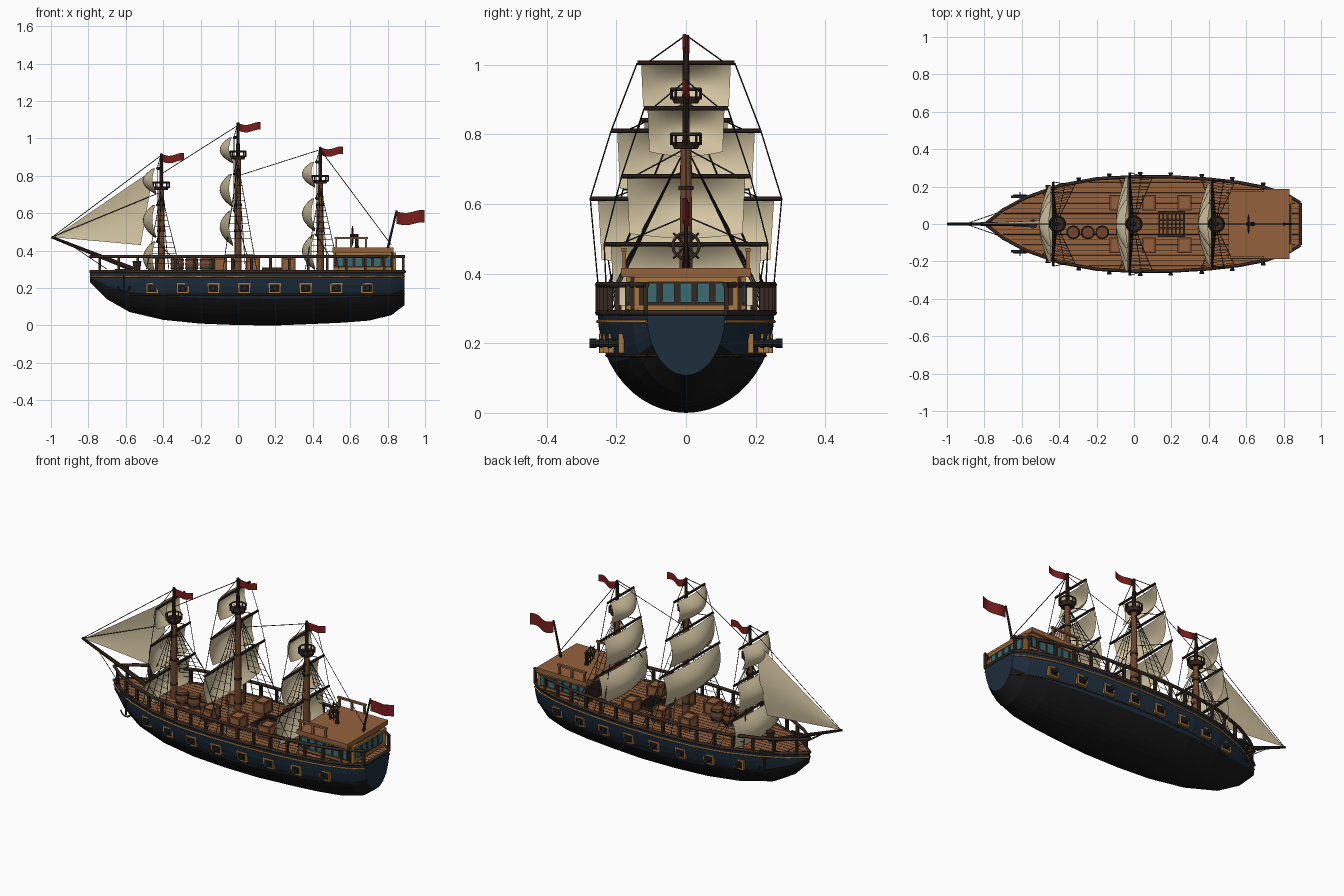
import bpy, bmesh, math
from mathutils import Vector, Matrix

if "Cube" in bpy.data.objects:
    bpy.data.objects.remove(bpy.data.objects["Cube"])

COL = dict(navy=(.012, .026, .045), black=(.008, .008, .009), deck=(.30, .12, .045), dark=(.035, .02, .014),
           wood=(.16, .06, .025), gold=(.38, .18, .045), glass=(.04, .15, .17), sail=(.66, .56, .36),
           red=(.2, .012, .012), rope=(.02, .017, .015), iron=(.015, .02, .022))
MATS = {}
for k, c in COL.items():
    MATS[k] = bpy.data.materials.new(k)
    MATS[k].diffuse_color = (*c, 1)


def finish(bm, name, *cols, smooth=False):
    me = bpy.data.meshes.new(name)
    bm.to_mesh(me)
    bm.free()
    for c in cols:
        me.materials.append(MATS[c])
    for p in me.polygons:
        p.use_smooth = smooth
    ob = bpy.data.objects.new(name, me)
    bpy.context.collection.objects.link(ob)
    return ob


def box(bm, c, s):
    bmesh.ops.create_cube(bm, size=1, matrix=Matrix.Translation(c) @ Matrix.Diagonal((*s, 1)))


def rod(bm, a, b, r1, r2=None, n=10):
    a, b = Vector(a), Vector(b)
    m = Matrix.Translation((a + b) / 2) @ (b - a).to_track_quat('Z', 'Y').to_matrix().to_4x4()
    bmesh.ops.create_cone(bm, cap_ends=True, segments=n, radius1=r1, radius2=r1 if r2 is None else r2,
                          depth=(b - a).length, matrix=m)


def tubes(name, col, r, paths, res=0):
    cu = bpy.data.curves.new(name, 'CURVE')
    cu.dimensions, cu.bevel_depth, cu.bevel_resolution, cu.use_fill_caps = '3D', r, res, True
    for pts in paths:
        s = cu.splines.new('POLY')
        s.points.add(len(pts) - 1)
        for p, q in zip(s.points, pts):
            p.co = (*q, 1)
    cu.materials.append(MATS[col])
    bpy.context.collection.objects.link(bpy.data.objects.new(name, cu))


def ring(c, r, axis, n=16):
    out = []
    for i in range(n + 1):
        a, b = r * math.cos(i * math.tau / n), r * math.sin(i * math.tau / n)
        out.append((c[0], c[1] + a, c[2] + b) if axis == 'x' else (c[0] + a, c[1] + b, c[2]))
    return out


# Hull stations: x, half width, keel z
ST = [(-.79, .004, .23), (-.7, .075, .14), (-.58, .14, .072), (-.4, .205, .03), (-.2, .242, .01), (0, .253, .002),
      (.2, .252, 0), (.4, .24, .008), (.56, .222, .015), (.7, .195, .026), (.82, .155, .055), (.89, .112, .108)]
TOP = .285


def hull(x):
    for a, b in zip(ST, ST[1:]):
        if x <= b[0] + 1e-6:
            t = (x - a[0]) / (b[0] - a[0])
            return a[1] + t * (b[1] - a[1]), a[2] + t * (b[2] - a[2])


def side(x, z):
    w, k = hull(x)
    return w * math.sqrt(max(0, 1 - ((TOP - z) / (TOP - k)) ** 2))


# Hull shell with elliptical sections, dark bottom, transom and deck
bm = bmesh.new()
N = 24
rows = [[bm.verts.new((x, -w * math.cos(math.pi * i / N), TOP - (TOP - k) * math.sin(math.pi * i / N)))
         for i in range(N + 1)] for x, w, k in ST]
for a, b in zip(rows, rows[1:]):
    for i in range(N):
        f = bm.faces.new((a[i], b[i], b[i + 1], a[i + 1]))
        f.material_index = 0 if i < 4 or i >= N - 4 else 1
bm.faces.new(rows[-1])
bm.faces.new(rows[0])
bmesh.ops.recalc_face_normals(bm, faces=bm.faces)
finish(bm, "hull", 'navy', 'black')
bm = bmesh.new()
pts = [(x, -w) for x, w, k in ST] + [(x, w) for x, w, k in reversed(ST)]
bm.faces.new([bm.verts.new((x, y, .29)) for x, y in pts])
finish(bm, "deck", 'deck')
seams = []
for i in range(-8, 9):
    y = i * .028
    xs = [-.78 + .02 * j for j in range(84) if hull(-.78 + .02 * j)[0] > abs(y) + .01]
    seams.append([(xs[0], y, .29), (xs[-1], y, .29)])
tubes("deck_seams", 'dark', .0015, seams)

# Rails, gunwale and gold trim following the hull line
X = [s[0] for s in ST]
tubes("gunwale", 'dark', .009, [[(x, s * hull(x)[0], .288) for x in X] for s in (-1, 1)]
      + [[(.89, -.112, .288), (.89, .112, .288)]], 1)
tubes("gold_trim", 'gold', .005, [[(x, s * (side(x, .262) + .001), .262) for x in X] for s in (-1, 1)], 1)
tubes("wale", 'dark', .004, [[(x, s * side(x, .165), .165) for x in X[2:]] for s in (-1, 1)])
tubes("top_rail", 'dark', .009, [[(x, s * hull(x)[0], .368) for x in X] for s in (-1, 1)], 1)
bm = bmesh.new()
for s in (-1, 1):
    for i in range(17):
        x = -.74 + i * .1015
        box(bm, (x, s * hull(x)[0], .33), (.014, .014, .08))
finish(bm, "rail_posts", 'dark')

# Gun ports and cannons
fr, lid, gun = bmesh.new(), bmesh.new(), bmesh.new()
for i in range(8):
    x = -.46 + i * .1643
    for s in (-1, 1):
        y = s * side(x, .2)
        box(lid, (x, y, .2), (.05, .008, .04))
        for d in (-1, 1):
            box(fr, (x + d * .029, y, .2), (.008, .016, .056))
            box(fr, (x, y, .2 + d * .024), (.066, .016, .008))
        rod(gun, (x, y - s * .03, .2), (x, y + s * .032, .2), .012, .01)
        rod(gun, (x, y + s * .026, .2), (x, y + s * .036, .2), .013)
finish(fr, "gun_port_frames", 'gold')
finish(lid, "gun_port_openings", 'black')
finish(gun, "cannons", 'iron')

# Masts, yards, sails, crow's nests, pennants and rigging
masts = [(-.41, .92, (.13, .18, .225)), (0, 1.085, (.14, .215, .275)), (.44, .955, (.12, .185, .235))]
low, up, yard, nest = (bmesh.new() for _ in range(4))
sail, flag = bmesh.new(), bmesh.new()
ropes, ratlines, nest_rings = [], [], []


def grid(bm, nu, nv, fn):
    v = [[bm.verts.new(fn(i / nu, j / nv)) for i in range(nu + 1)] for j in range(nv + 1)]
    for j in range(nv):
        for i in range(nu):
            bm.faces.new((v[j][i], v[j][i + 1], v[j + 1][i + 1], v[j + 1][i]))


def pennant(x, z, length, h):
    grid(flag, 10, 2, lambda u, v: (x + u * length, .011 * math.sin(u * 6.3), z - v * h - .008 * math.sin(u * 5)))


for mx, mz, halves in masts:
    nz = mz - .185
    rod(low, (mx, 0, .28), (mx, 0, nz), .02, .015, 12)
    rod(up, (mx, 0, nz), (mx, 0, mz), .011, .008)
    for z in (.36, .5, .64):
        rod(up, (mx, 0, z), (mx, 0, z + .012), .021, n=12)
    rod(nest, (mx, 0, nz - .012), (mx, 0, nz + .008), .034, .044, 14)
    nest_rings.append(ring((mx, 0, nz + .03), .042, 'z'))
    for i in range(8):
        a = i * math.tau / 8
        p = (mx + .042 * math.cos(a), .042 * math.sin(a))
        rod(nest, (*p, nz), (*p, nz + .03), .004, n=4)
    pennant(mx + .006, mz - .005, .115, .04)
    for k, hw in enumerate(halves):
        z, h, yx = mz - .08 - k * .195, (.125, .165, .175)[k], mx - .022
        rod(yard, (yx, -hw, z), (yx, hw, z), .0065, n=8)
        rod(yard, (yx, 0, z), (mx, 0, z), .008, n=8)
        grid(sail, 12, 10, lambda u, v: (
            yx - .004 - .072 * (.3 + .7 * math.sin(math.pi * u)) * math.sin(math.pi * (.06 + .94 * v)) ** .8 if v < 1
            else yx - .006, (2 * u - 1) * hw * (.92 - .04 * v), z - h * v - .014 * v * math.sin(math.pi * u)))
        for s in (-1, 1):
            if k < 2:
                ropes.append([(yx, s * hw, z), (yx, s * halves[k + 1], z - .195)])
            else:
                ropes.append([(yx, s * hw, z), (mx + .05, s * hull(mx + .05)[0], .37)])
            ropes.append([(yx, s * hw * .8, z), (mx, 0, z + .08)])
    for s in (-1, 1):
        feet = [Vector((mx + d, s * hull(mx + d)[0], .30)) for d in (-.08, -.02, .04, .1)]
        head = Vector((mx, s * .012, nz - .03))
        ropes += [[f, head] for f in feet]
        for i in range(1, 12):
            ratlines.append([f.lerp(head, i / 14) for f in feet])
finish(low, "lower_masts", 'wood', smooth=False)
finish(up, "upper_masts_and_bands", 'dark')
finish(yard, "yards", 'dark')
finish(nest, "crows_nests", 'dark')
tubes("crows_nest_rings", 'dark', .005, nest_rings)
finish(sail, "square_sails", 'sail', smooth=True)

# Bowsprit, jib and stays
bm = bmesh.new()
rod(bm, (-.56, 0, .30), (-.997, 0, .473), .014, .007)
finish(bm, "bowsprit", 'dark')
bm = bmesh.new()
A, B, C = Vector((-.985, 0, .472)), Vector((-.45, 0, .835)), Vector((-.52, 0, .43))
grid(bm, 8, 8, lambda u, v: A.lerp(B.lerp(C, u), max(v, .004)) + Vector((0, .02 * math.sin(math.pi * u) * v, 0)))
finish(bm, "jib", 'sail', smooth=True)
ropes += [[(-.99, 0, .475), (-.41, 0, .91)], [(-.99, 0, .475), (-.42, 0, .71)], [(-.41, 0, .81), (0, 0, 1.07)],
          [(0, 0, .8), (.44, 0, .94)], [(.44, 0, .94), (.82, 0, .43)]]
ropes += [[(-.9, 0, .435), (-.7, s * .07, .30)] for s in (-1, 1)]
tubes("rigging", 'rope', .002, ropes)
tubes("ratlines", 'rope', .0012, ratlines)

# Stern cabin with window bands, roof and rails
bm = bmesh.new()
box(bm, (.665, 0, .34), (.31, .33, .1))
box(bm, (.825, 0, .34), (.03, .22, .1))
finish(bm, "cabin", 'dark')
win, fr = bmesh.new(), bmesh.new()
for s in (-1, 1):
    for i in range(6):
        box(win, (.545 + i * .05, s * .165, .345), (.034, .008, .055))
    for z in (.303, .383):
        box(fr, (.667, s * .166, z), (.31, .012, .012))
for i in range(5):
    box(win, (.84, -.1 + i * .05, .345), (.01, .034, .055))
for z in (.303, .383):
    box(fr, (.837, 0, z), (.018, .3, .014))
for s in (-1, 1):
    box(fr, (.837, s * .142, .343), (.018, .016, .08))
finish(win, "cabin_windows", 'glass')
finish(fr, "window_frames", 'gold')
bm = bmesh.new()
box(bm, (.668, 0, .403), (.325, .372, .026))
for s in (-1, 1):
    for x in (.525, .605, .685):
        box(bm, (x, s * .178, .44), (.01, .01, .06))
    box(bm, (.605, s * .178, .468), (.18, .014, .01))
finish(bm, "cabin_roof_and_rails", 'deck')

# Ship's wheel
bm = bmesh.new()
rod(bm, (.635, 0, .41), (.635, 0, .485), .012, .008)
rod(bm, (.6, 0, .48), (.645, 0, .48), .009)
for i in range(8):
    a = i * math.tau / 8
    rod(bm, (.612, 0, .48), (.612, .052 * math.cos(a), .48 + .052 * math.sin(a)), .003, n=6)
finish(bm, "wheel_stand_and_spokes", 'dark')
tubes("wheel_rim", 'dark', .005, [ring((.612, 0, .48), .038, 'x')], 1)

# Stern flag
bm = bmesh.new()
rod(bm, (.80, 0, .41), (.848, 0, .615), .007, .005, 8)
finish(bm, "flag_pole", 'dark')
pennant(.848, .61, .15, .066)
finish(flag, "flags", 'red', smooth=True)

# Deck cargo: crates, barrels, hatch grating, capstan
crate, trim = bmesh.new(), bmesh.new()
for x in (-.095, .08, .27):
    for s in (-1, 1):
        c, e = (x, s * .113, .325), .031
        box(crate, c, (.066, .076, .066))
        for a in (-1, 1):
            for b in (-1, 1):
                box(trim, (x + a * e, c[1] + b * .036, c[2]), (.011, .011, .074))
                box(trim, (x, c[1] + a * .036, c[2] + b * e), (.072, .011, .011))
                box(trim, (x + a * e, c[1], c[2] + b * e), (.011, .08, .011))
finish(crate, "crates", 'deck')
finish(trim, "crate_battens", 'wood')
bar, hoop = bmesh.new(), bmesh.new()
for x in (-.325, -.247, -.17):
    rod(bar, (x, -.045, .29), (x, -.045, .328), .03, .037, 14)
    rod(bar, (x, -.045, .328), (x, -.045, .366), .037, .03, 14)
    for z in (.302, .348):
        rod(hoop, (x, -.045, z), (x, -.045, z + .007), .037, n=14)
finish(bar, "barrels", 'wood')
finish(hoop, "barrel_hoops", 'iron')
bm = bmesh.new()
for i in range(7):
    box(bm, (.135 + i * .022, 0, .298), (.009, .13, .018))
for s in (-1, 1):
    box(bm, (.201, s * .063, .3), (.145, .012, .022))
    box(bm, (.201, s * .02, .297), (.14, .009, .014))
rod(bm, (-.54, 0, .29), (-.54, 0, .345), .016, .024, 12)
finish(bm, "hatch_grating_and_capstan", 'dark')

# Catheads and anchors
bm = bmesh.new()
paths = []
for s in (-1, 1):
    box(bm, (-.615, s * .145, .295), (.085, .014, .014))
    y = s * .152
    rod(bm, (-.61, y, .19), (-.61, y, .27), .005, n=6)
    rod(bm, (-.61, y - .018, .262), (-.61, y + .018, .262), .004, n=6)
    paths.append([(-.61 + .034 * math.cos(a), y, .215 + .034 * math.sin(a))
                  for a in [math.pi * (1.05 + .09 * i) for i in range(11)]])
finish(bm, "catheads_and_anchor_shanks", 'iron')
tubes("anchor_arms", 'iron', .005, paths)

for m in bpy.data.materials:
    if m.users and not m.is_grease_pencil:
        m.use_nodes = True
        m.node_tree.nodes["Principled BSDF"].inputs["Base Color"].default_value = m.diffuse_color
